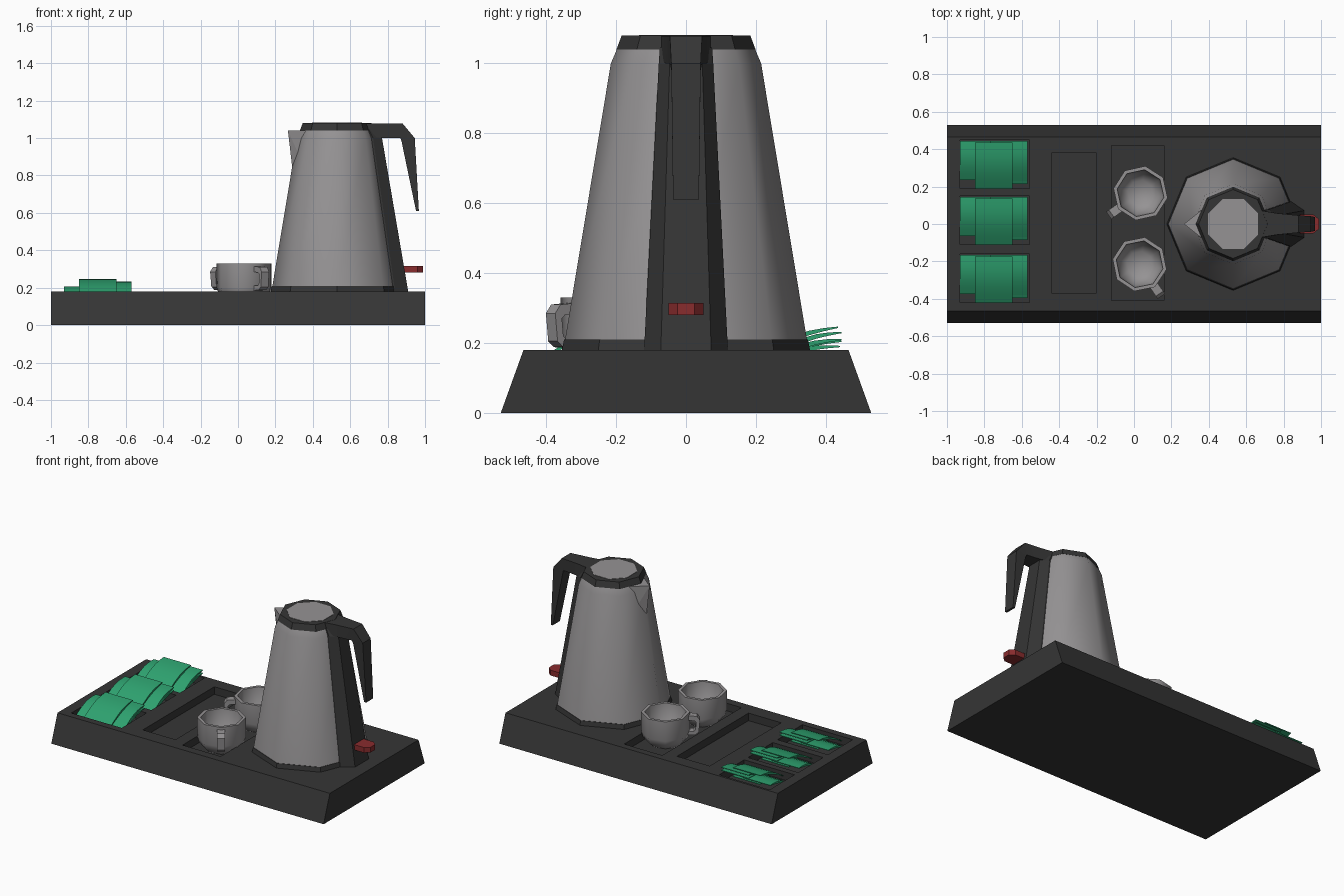
import bpy, bmesh
from math import sin, cos, pi, radians

cube = bpy.data.objects.get("Cube")
if cube:
    bpy.data.objects.remove(cube, do_unlink=True)


def material(name, rgb):
    m = bpy.data.materials.new(name)
    m.use_nodes = True
    m.diffuse_color = (*rgb, 1)
    bsdf = m.node_tree.nodes["Principled BSDF"]
    bsdf.inputs["Base Color"].default_value = (*rgb, 1)
    bsdf.inputs["Roughness"].default_value = 0.6
    return m


DARK = material("dark_plastic", (0.036, 0.036, 0.036))
GREY = material("light_grey", (0.30, 0.29, 0.295))
GREEN = material("sachet_green", (0.027, 0.36, 0.16))
RED = material("switch_red", (0.25, 0.025, 0.027))


def finish(name, bm, mat, smooth=None):
    bmesh.ops.recalc_face_normals(bm, faces=bm.faces)
    mesh = bpy.data.meshes.new(name)
    bm.to_mesh(mesh)
    bm.free()
    obj = bpy.data.objects.new(name, mesh)
    bpy.context.collection.objects.link(obj)
    mesh.materials.append(mat)
    if smooth:
        bpy.ops.object.select_all(action='DESELECT')
        obj.select_set(True)
        bpy.context.view_layer.objects.active = obj
        bpy.ops.object.shade_smooth_by_angle(angle=radians(smooth))
    return obj


def loft(name, rings, mat, smooth=None):
    """Skin a list of equal-sized point rings and cap both ends."""
    bm = bmesh.new()
    loops = [[bm.verts.new(p) for p in ring] for ring in rings]
    n = len(loops[0])
    for a, b in zip(loops, loops[1:]):
        for i in range(n):
            j = (i + 1) % n
            bm.faces.new((a[i], a[j], b[j], b[i]))
    bm.faces.new(loops[0])
    bm.faces.new(loops[-1])
    return finish(name, bm, mat, smooth)


def turned(name, profile, mat, turn=0, smooth=None):
    """Eight-sided solid from (radius, height) pairs."""
    angles = [turn + i * pi / 4 for i in range(8)]
    return loft(name, [[(r * cos(a), r * sin(a), z) for a in angles]
                       for r, z in profile], mat, smooth)


def ribbon(name, sections, mat, smooth=None):
    """Bar in the xz plane from (point, opposite point, half width)."""
    return loft(name, [[(p[0], -w, p[1]), (p[0], w, p[1]),
                        (q[0], w, q[1]), (q[0], -w, q[1])]
                       for p, q, w in sections], mat, smooth)


def box(name, x0, x1, y0, y1, z0, z1, mat):
    return loft(name, [[(x0, y0, z), (x1, y0, z), (x1, y1, z), (x0, y1, z)]
                       for z in (z0, z1)], mat)


def hull(name, points, mat):
    bm = bmesh.new()
    for p in points:
        bm.verts.new(p)
    bmesh.ops.convex_hull(bm, input=bm.verts)
    return finish(name, bm, mat)


# Tray with sloping long sides
TOP = 0.18
tray = loft("tray", [[(-1, -y, z), (1, -y, z), (1, y, z), (-1, y, z)]
                     for y, z in ((0.53, 0), (0.465, TOP))], DARK)

# Recesses: three sachet pockets, a long slot and a cup well
ROWS = (0, -0.30, -0.61)
recesses = [(-0.93, -0.56, 0.19 + d, 0.45 + d, 0.125) for d in ROWS]
recesses += [(-0.44, -0.20, -0.37, 0.38, 0.13), (-0.12, 0.16, -0.41, 0.42, 0.13)]
for x0, x1, y0, y1, floor in recesses:
    cutter = box("recess_cutter", x0, x1, y0, y1, floor, 0.3, DARK)
    cutter.hide_render = True
    mod = tray.modifiers.new("recess", 'BOOLEAN')
    mod.operation, mod.solver, mod.object = 'DIFFERENCE', 'EXACT', cutter
    bpy.context.view_layer.objects.active = tray
    bpy.ops.object.modifier_apply(modifier=mod.name)
    bpy.data.objects.remove(cutter, do_unlink=True)

# Sachets: overlapping curved sheets (x, y start, length, low z, high z)
SHEETS = [(-0.83, 0.235, 0.21, 0.14, 0.205), (-0.75, 0.21, 0.23, 0.13, 0.19),
          (-0.67, 0.215, 0.23, 0.135, 0.21), (-0.67, 0.23, 0.215, 0.15, 0.23),
          (-0.75, 0.19, 0.245, 0.15, 0.245)]
for row, d in enumerate(ROWS):
    for k, (x, y0, length, z0, z1) in enumerate(SHEETS):
        sections = []
        for i in range(7):
            t = i / 6
            z = z0 + (z1 - z0) * t + 0.018 * sin(pi * t)
            h = 0.002 + 0.005 * sin(pi * t)
            sections.append(((length * t, z + h), (length * t, z - h), 0.1))
        sheet = ribbon(f"sachet_{row + 1}_{k + 1}", sections, GREEN, 30)
        sheet.location = (x, y0 + d, 0)
        sheet.rotation_euler.z = pi / 2

# Cups with angular handles
for side, x, y, turn in (("back", 0.035, 0.165, 215), ("front", 0.03, -0.215, -56)):
    cup = turned(f"{side}_cup", [(0.10, 0.13), (0.135, 0.165), (0.147, 0.20),
                                 (0.147, 0.33), (0.127, 0.33), (0.115, 0.21),
                                 (0.07, 0.165)], GREY, smooth=50)
    grip = ribbon(f"{side}_cup_handle", [
        ((0.13, 0.315), (0.13, 0.285), 0.024), ((0.19, 0.31), (0.175, 0.28), 0.024),
        ((0.208, 0.285), (0.185, 0.27), 0.024), ((0.20, 0.205), (0.18, 0.22), 0.024),
        ((0.18, 0.188), (0.17, 0.212), 0.024), ((0.12, 0.185), (0.12, 0.21), 0.024)], GREY)
    for part in (cup, grip):
        part.location = (x, y, 0)
        part.rotation_euler.z = radians(turn)

# Kettle: base ring, body, lid and lid panel
KX = 0.53
kettle = [
    turned("kettle_base", [(0.355, TOP), (0.349, 0.21)], DARK),
    turned("kettle_body", [(0.346, 0.21), (0.215, 1.0), (0.198, 1.04)], GREY, smooth=50),
    turned("kettle_lid", [(0.199, 1.04), (0.184, 1.08)], DARK),
    turned("lid_panel", [(0.145, 1.078), (0.145, 1.082)], GREY, turn=pi / 8),
]
for part in kettle:
    part.location.x = KX

# Spout
hull("kettle_spout", [(0.267, 0, 1.04), (0.283, 0, 0.97), (0.289, 0, 0.85),
                      (0.38, 0.09, 1.04), (0.38, -0.09, 1.04),
                      (0.33, 0.05, 0.9), (0.33, -0.05, 0.9)], GREY)

# Dark spine behind the handle
loft("kettle_spine", [[(xi - 0.04, -w, z), (xi, -w, z), (xo, -w * 0.6, z),
                       (xo, w * 0.6, z), (xi, w, z), (xi - 0.04, w, z)]
                      for xi, xo, w, z in ((0.84, 0.91, 0.12, TOP),
                                           (0.722, 0.77, 0.078, 1.0),
                                           (0.70, 0.735, 0.075, 1.045))], DARK)

# Handle reaching back from the lid and hanging down
ribbon("kettle_handle", [((0.66, 1.079), (0.68, 1.01), 0.075),
                         ((0.76, 1.079), (0.77, 1.0), 0.058),
                         ((0.88, 1.078), (0.868, 1.0), 0.046),
                         ((0.945, 1.0), (0.875, 0.98), 0.042),
                         ((0.967, 0.61), (0.952, 0.61), 0.037)], DARK, 30)

# Power switch
loft("power_switch", [[(0.86, -0.05, z), (0.96, -0.05, z), (0.99, -0.025, z),
                       (0.99, 0.025, z), (0.96, 0.05, z), (0.86, 0.05, z)]
                      for z in (0.28, 0.315)], RED)
